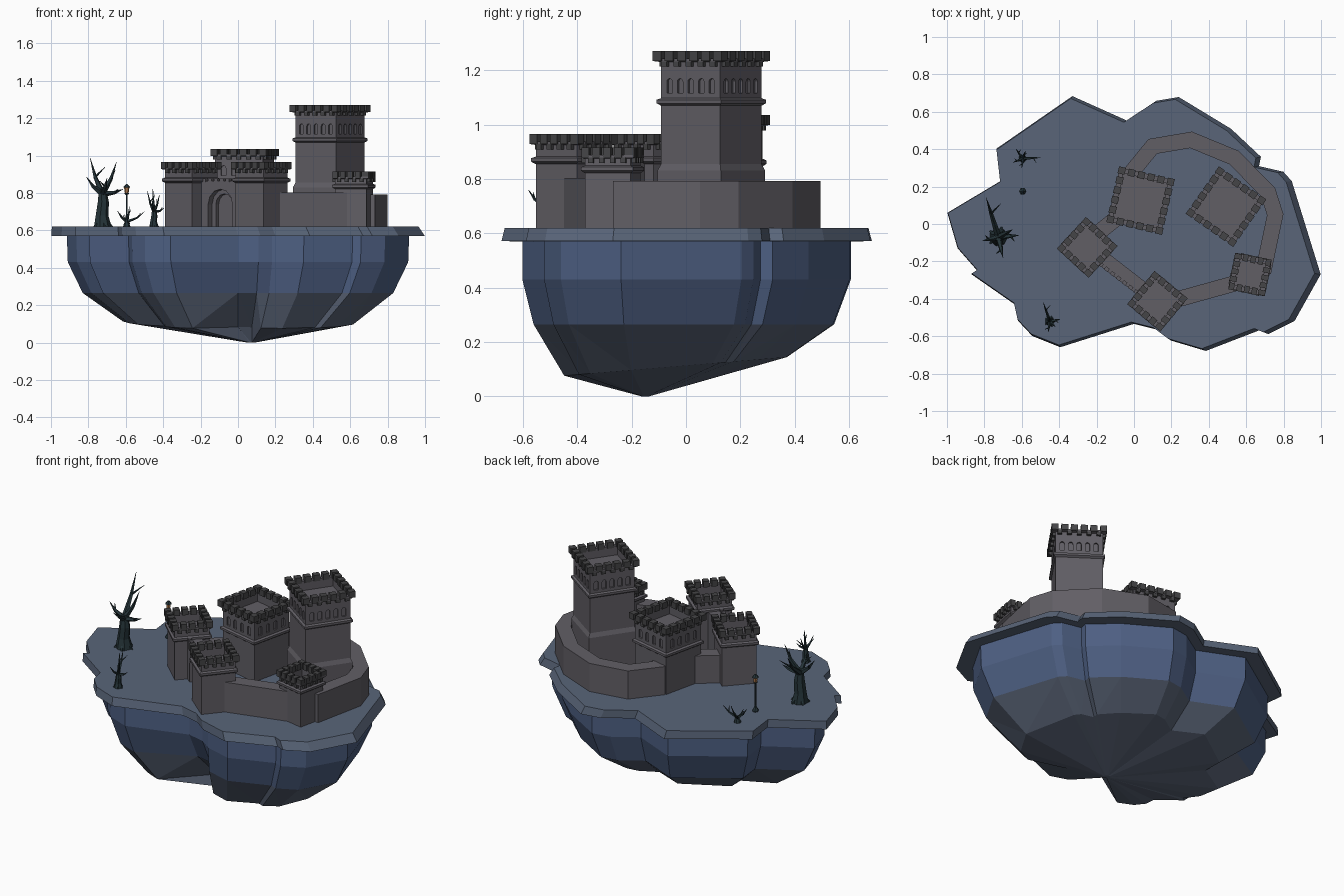
import bpy, bmesh
from math import cos, sin, pi, radians, atan2
from mathutils import Vector, Matrix

if "Cube" in bpy.data.objects:
    bpy.data.objects.remove(bpy.data.objects["Cube"])


def material(name, r, g, b):
    m = bpy.data.materials.new(name)
    m.diffuse_color = (r, g, b, 1)
    m.use_nodes = True
    m.node_tree.nodes["Principled BSDF"].inputs["Base Color"].default_value = m.diffuse_color
    return m


GROUND = material("ground", .10, .13, .19)
ROCK = material("rock_blue", .075, .115, .225)
ROCK_LOW = material("rock_grey", .10, .125, .18)
STONE = material("stone", .12, .113, .13)
DARK = material("dark_stone", .06, .06, .063)
BARK = material("bark", .018, .034, .04)
GLOW = material("lamp_glow", .5, .22, .08)
Z0 = .62


def finish(name, bm, mat):
    bmesh.ops.recalc_face_normals(bm, faces=bm.faces)
    me = bpy.data.meshes.new(name)
    bm.to_mesh(me)
    bm.free()
    me.materials.append(mat)
    ob = bpy.data.objects.new(name, me)
    bpy.context.collection.objects.link(ob)
    return ob


def loft(bm, rings):
    vs = [[bm.verts.new(p) for p in r] for r in rings]
    n = len(vs[0])
    for a, b in zip(vs, vs[1:]):
        for i in range(n):
            bm.faces.new((a[i], a[(i + 1) % n], b[(i + 1) % n], b[i]))
    bm.faces.new(vs[0][::-1])
    bm.faces.new(vs[-1])


def box(bm, centre, size, rot=0):
    m = (Matrix.Rotation(rot, 4, 'Z') @ Matrix.Translation(centre)
         @ Matrix.Diagonal((*size, 1)))
    bmesh.ops.create_cube(bm, size=1, matrix=m)


def arch(bm, x, y0, y1, z, w, h, rot=0):
    # arched prism running along local y
    r = w / 2
    prof = [(-r, 0), (r, 0)] + [(r * cos(i * pi / 6), h - r + r * sin(i * pi / 6)) for i in range(7)]
    m = Matrix.Rotation(rot, 4, 'Z')
    loft(bm, [[m @ Vector((x + px, y, z + pz)) for px, pz in prof] for y in (y0, y1)])


def cut(ob, bm):
    cutter = finish(ob.name + "_cutter", bm, DARK)
    cutter.location, cutter.rotation_euler = ob.location, ob.rotation_euler
    cutter.hide_render = True
    mod = ob.modifiers.new("cut", 'BOOLEAN')
    mod.object, mod.operation, mod.solver = cutter, 'DIFFERENCE', 'EXACT'
    bpy.context.view_layer.update()
    me = bpy.data.meshes.new_from_object(ob.evaluated_get(bpy.context.evaluated_depsgraph_get()))
    ob.modifiers.clear()
    ob.data = me
    bpy.data.objects.remove(cutter)


# floating island: overhanging rim slab and tapering rock below
outline = [(-.33, .685), (-.04, .555), (.12, .66), (.24, .68), (.52, .51), (.68, .36), (.67, .31),
           (.80, .28), (.845, .23), (1, -.27), (.86, -.52), (.72, -.59), (.67, -.57), (.385, -.68),
           (.20, -.625), (.12, -.565), (0, -.535), (-.395, -.66), (-.545, -.6), (-.62, -.52),
           (-.64, -.43), (-.87, -.27), (-.84, -.25), (-.945, -.13), (-1, .06), (-.715, .23), (-.735, .405)]


def slice_at(sx, sy, z, cx=0, cy=0, notch=1, tilt=0):
    # notch pulls the front cleft inwards, tilt raises the back
    ring = []
    for i, (x, y) in enumerate(outline):
        k = notch if i in (15, 16) else 1
        ring.append((x * sx + cx, y * sy * k + cy, z + tilt * y))
    return ring


bm = bmesh.new()
loft(bm, [slice_at(.93, .90, .57), slice_at(.998, .998, .571), slice_at(.98, .98, Z0, -.015)])
finish("island_rim", bm, GROUND)
bm = bmesh.new()
loft(bm, [slice_at(.915, .885, .575), slice_at(.91, .885, .43), slice_at(.83, .81, .265, 0, -.01, .88),
          slice_at(.615, .60, .11, 0, -.04, .5, .05), slice_at(.02, .02, 0, .07, -.15)])
bmesh.ops.triangulate(bm, faces=[f for f in bm.faces if f.calc_center_median().z < .2])
rock = finish("island_rock", bm, ROCK)
rock.data.materials.append(ROCK_LOW)
for p in rock.data.polygons:
    p.material_index = int(p.center.z < .24)


# square towers: stepped body, open parapet, merlons, corbels, optional arched windows
def tower(name, x, y, deg, half, top, n, belt, skirt=None, windows=0):
    b, o, rot = half * .86, half * .97, radians(deg)
    prof = [(b, Z0)]
    if skirt:
        prof = [(b + .01, Z0), (b + .01, skirt), (b, skirt + .025)]
    prof += [(b, belt - .014), (b + .012, belt - .005), (b + .012, belt + .008), (b, belt + .014),
             (b, top - .04), (o, top - .038), (o, top - .028), (o - .026, top - .028), (o - .026, top - .085)]
    bm = bmesh.new()
    loft(bm, [[(h * sx, h * sy, z) for sx, sy in ((-1, -1), (1, -1), (1, 1), (-1, 1))] for h, z in prof])
    ob = finish(name, bm, STONE)
    ob.location, ob.rotation_euler.z = (x, y, 0), rot
    if windows:
        bm = bmesh.new()
        pitch = 2 * b / (windows + .6)
        for side in range(4):
            for i in range(windows):
                arch(bm, (i - (windows - 1) / 2) * pitch, -b - .02, -b + .01, belt + .032,
                     .025, .054, side * pi / 2)
        cut(ob, bm)
    bm = bmesh.new()
    e = half - .018
    pitch = 2 * e / (n - 1)
    for side in range(4):
        for i in range(n - 1):
            px = -e + i * pitch
            box(bm, (px, -e, top - .0185), (pitch * .7, .038, .037), side * pi / 2)
            box(bm, (px + pitch / 2, -b - .006, top - .047), (pitch * .45, .02, .02), side * pi / 2)
    m = finish(name + "_merlons", bm, DARK)
    m.location, m.rotation_euler.z = (x, y, 0), rot


tower("gate_tower_left", -.25, -.125, -43, .115, .965, 5, .868)
tower("gate_tower_right", .125, -.413, -40, .115, .965, 5, .868)
tower("hall_tower", .035, .125, -13, .152, 1.035, 6, .86, None, 4)
tower("great_keep", .492, .093, -35, .154, 1.27, 6, 1.083, .83, 5)
tower("corner_tower", .62, -.27, -12, .1, .915, 5, .835)


# curtain walls with mitred corners
def wall(name, pts, top, width=.085):
    pts = [Vector(p) for p in pts]
    rings = []
    for i, p in enumerate(pts):
        a = (p - pts[i - 1]).normalized() if i else (pts[1] - p).normalized()
        c = (pts[i + 1] - p).normalized() if i < len(pts) - 1 else a
        t = (a + c).normalized()
        off = Vector((-t.y, t.x)) * (width / 2 / max(t.dot(a), .5))
        l, r = p + off, p - off
        rings.append([(*l, Z0 - .01), (*r, Z0 - .01), (*r, top), (*l, top)])
    bm = bmesh.new()
    loft(bm, rings)
    return finish(name, bm, STONE)


wall("back_wall", [(.02, .20), (-.01, .28), (.10, .415), (.305, .45), (.535, .355), (.717, .17),
                   (.755, .05), (.69, -.26)], .793)
wall("front_wall", [(.17, -.42), (.62, -.295)], .803)
wall("side_wall", [(-.22, -.07), (-.02, .09)], .79)

# gatehouse wall with nested arched recess and small merlons
bm = bmesh.new()
box(bm, (0, 0, .74), (.34, .08, .25))
gate = finish("gate_wall", bm, STONE)
gate.location, gate.rotation_euler.z = (-.0625, -.265, 0), atan2(-.29, .375)
for depth, w, h in ((-.005, .165, .2), (.02, .115, .175)):
    bm = bmesh.new()
    arch(bm, -.01, -.1, depth, Z0 - .01, w, h + .01)
    cut(gate, bm)
bm = bmesh.new()
for i in range(7):
    box(bm, ((i - 3) * .04, -.032, .868), (.024, .02, .02))
m = finish("gate_merlons", bm, STONE)
m.location, m.rotation_euler = gate.location, gate.rotation_euler


# bare trees from tapered five-sided limbs
def limb(bm, pts, radii, n=5):
    pts = [Vector(p) for p in pts]
    rings = []
    for i, p in enumerate(pts):
        t = pts[min(i + 1, len(pts) - 1)] - pts[max(i - 1, 0)]
        q = Vector((0, 0, 1)).rotation_difference(t)
        rings.append([p + q @ Vector((cos(k * 2 * pi / n), sin(k * 2 * pi / n), 0)) * radii[i] for k in range(n)])
    loft(bm, rings)


def tree(name, x, y, h, r, tips):
    bm = bmesh.new()
    limb(bm, [(0, 0, -.01), (-.1 * r, 0, h * .3), (.1 * r, 0, h * .65), (0, 0, h)], [r * 1.4, r * .95, r * .85, r * .55], 7)
    for k in range(5):  # root flare
        a = k * 2 * pi / 5
        limb(bm, [(0, 0, h * .25), (cos(a) * r * 1.5, sin(a) * r * 1.5, -.005)], [r * .5, r * .15])
    for tx, ty, tz in tips:
        tip, base = Vector((tx - x, ty - y, tz - Z0)), Vector((0, 0, h * .88))
        mid = base.lerp(tip, .5) + Vector((tip.x * .1, tip.y * .1, -.005))
        limb(bm, [base, mid, tip], [r * .5, r * .28, .001])
        limb(bm, [mid, mid.lerp(tip, .4) + Vector((tip.y, -tip.x, .04)) * .3], [r * .2, .001])
    ob = finish(name, bm, BARK)
    ob.location = (x, y, Z0)


tree("large_dead_tree", -.725, -.07, .20, .037,
     [(-.79, .14, .985), (-.65, -.03, .965), (-.81, -.09, .885), (-.615, -.06, .82), (-.70, -.18, .88)])
tree("small_dead_tree", -.45, -.52, .09, .02,
     [(-.485, -.42, .81), (-.455, -.50, .82), (-.42, -.55, .79), (-.395, -.51, .72), (-.46, -.58, .76)])
tree("broken_stump", -.595, .35, .03, .018,
     [(-.645, .33, .705), (-.58, .39, .73), (-.50, .355, .70), (-.63, .40, .69), (-.60, .30, .68)])

# lamp post
bm = bmesh.new()
prof = [(.018, Z0), (.018, .628), (.008, .645), (.005, .66), (.005, .79), (.013, .797), (.013, .80)]
cap = [(.02, .828), (.016, .834), (.002, .848)]
for part in (prof, cap):
    loft(bm, [[(r * cos(k * pi / 3), r * sin(k * pi / 3), z) for k in range(6)] for r, z in part])
finish("lamp_post", bm, BARK).location = (-.595, .175, 0)
bm = bmesh.new()
loft(bm, [[(r * cos(k * pi / 3), r * sin(k * pi / 3), z) for k in range(6)] for r, z in ((.01, .8), (.014, .828))])
finish("lamp_lantern", bm, GLOW).location = (-.595, .175, 0)
